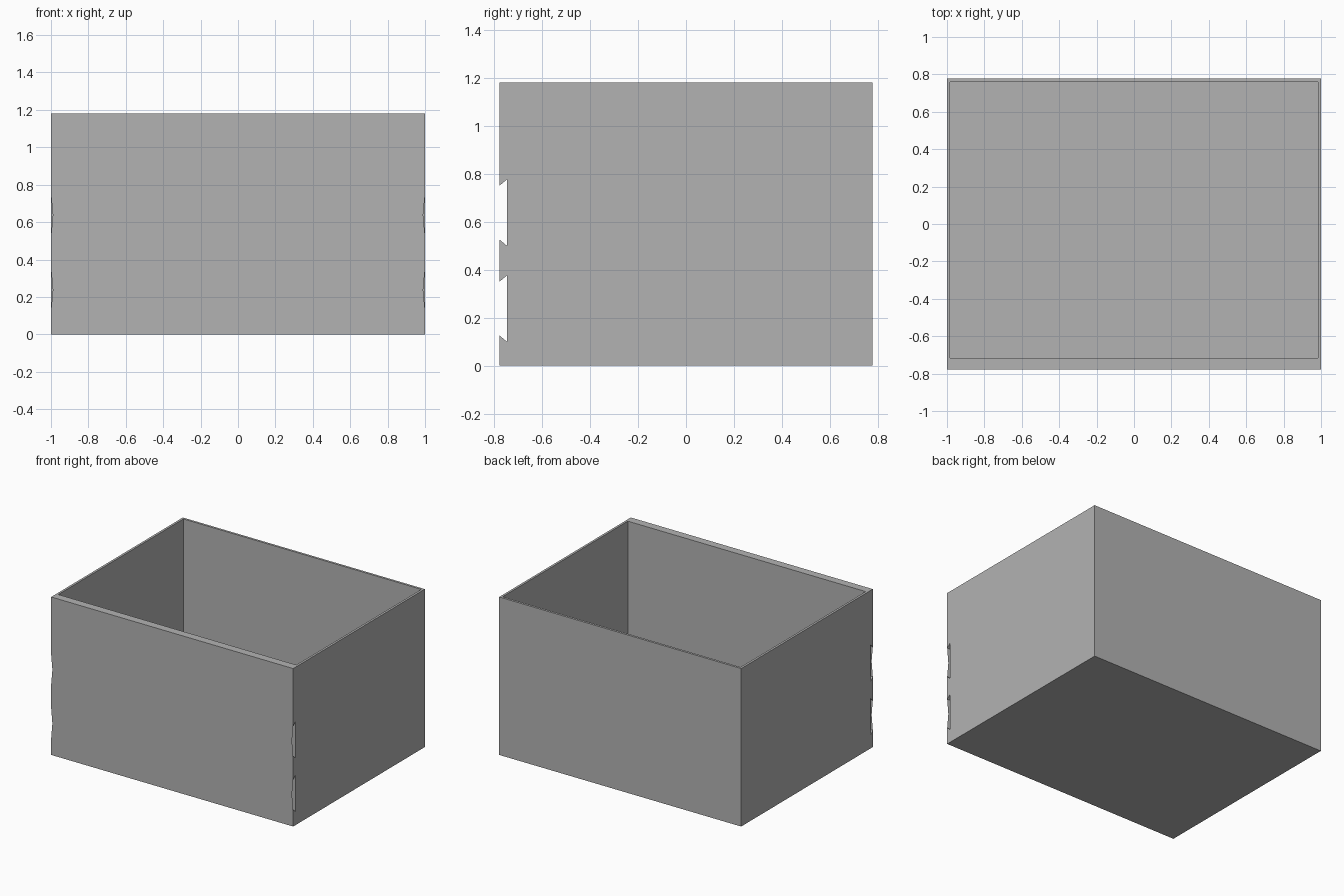
import bpy
import bmesh

cube = bpy.data.objects.get("Cube")
if cube:
    bpy.data.objects.remove(cube, do_unlink=True)

HALF_X, HALF_Y, HEIGHT = 1.0, 0.777, 1.18
WALL, FRONT_WALL, FLOOR = 0.017, 0.06, 0.017
SLOT_DEPTH, SLOT_MOUTH, FLARE = 0.03, 0.225, 0.025
SLOT_CENTRES = (0.2375, 0.6375)

grey = bpy.data.materials.new("plain grey")
grey.use_nodes = True
grey.diffuse_color = (0.45, 0.45, 0.45, 1)
grey.node_tree.nodes["Principled BSDF"].inputs["Base Color"].default_value = grey.diffuse_color


def finish(name, bm):
    mesh = bpy.data.meshes.new(name)
    bm.to_mesh(mesh)
    bm.free()
    mesh.materials.append(grey)
    obj = bpy.data.objects.new(name, mesh)
    bpy.context.collection.objects.link(obj)
    return obj


def prism(name, profile, x0, x1):
    """Extrude a (y, z) profile along x."""
    bm = bmesh.new()
    face = bm.faces.new([bm.verts.new((x0, y, z)) for y, z in profile])
    moved = bmesh.ops.extrude_face_region(bm, geom=[face])["geom"]
    verts = [v for v in moved if isinstance(v, bmesh.types.BMVert)]
    bmesh.ops.translate(bm, verts=verts, vec=(x1 - x0, 0, 0))
    bmesh.ops.recalc_face_normals(bm, faces=bm.faces)
    return finish(name, bm)


# Box body, with dovetail slots running along the front
front, slot_back = -HALF_Y, -HALF_Y + SLOT_DEPTH
outline = [(HALF_Y, HEIGHT), (HALF_Y, 0), (front, 0)]
for centre in SLOT_CENTRES:
    mouth = SLOT_MOUTH / 2
    root = mouth + FLARE
    outline += [(front, centre - mouth), (slot_back, centre - root),
                (slot_back, centre + root), (front, centre + mouth)]
outline.append((front, HEIGHT))
box = prism("open_box", outline, -HALF_X, HALF_X)

# Hollow interior
y0, y1 = front + FRONT_WALL, HALF_Y - WALL
cutter = prism("cavity_cutter",
               [(y0, FLOOR), (y1, FLOOR), (y1, HEIGHT + 1), (y0, HEIGHT + 1)],
               -HALF_X + WALL, HALF_X - WALL)
cutter.hide_render = True
hollow = box.modifiers.new("hollow", "BOOLEAN")
hollow.operation = "DIFFERENCE"
hollow.solver = "EXACT"
hollow.object = cutter
bpy.context.view_layer.objects.active = box
bpy.ops.object.modifier_apply(modifier=hollow.name)
bpy.data.objects.remove(cutter, do_unlink=True)

# Thin front skin over each slot, slightly dented at both ends
for name, centre in zip(("lower", "upper"), SLOT_CENTRES):
    bm = bmesh.new()
    lo, hi = centre - SLOT_MOUTH / 2, centre + SLOT_MOUTH / 2
    dent = HALF_X - 0.01
    points = [(-HALF_X, lo), (HALF_X, lo), (dent, centre),
              (HALF_X, hi), (-HALF_X, hi), (-dent, centre)]
    bm.faces.new([bm.verts.new((x, front, z)) for x, z in points])
    finish(name + "_slot_skin", bm)
